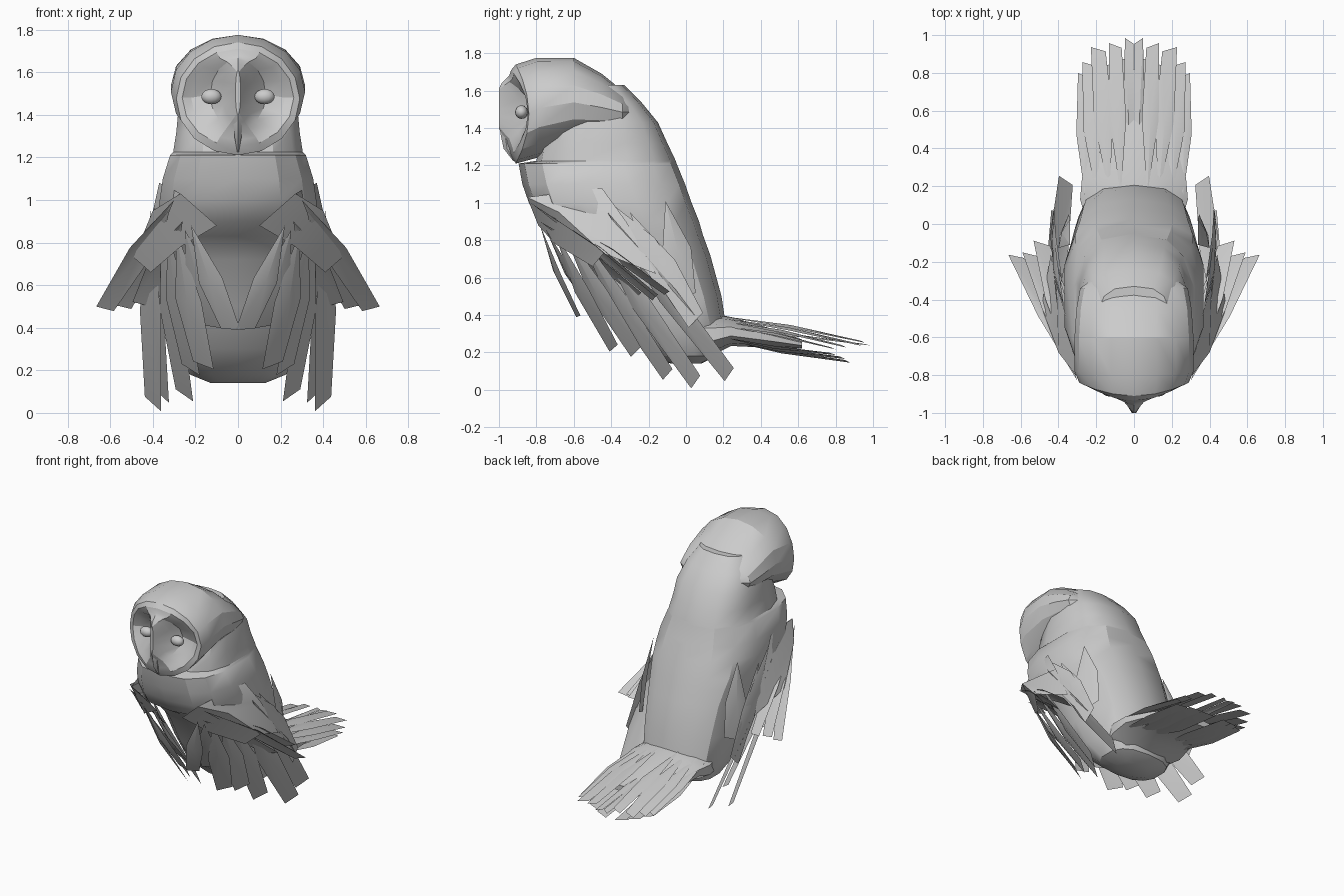
import bpy, bmesh, math
from mathutils import Vector

cube = bpy.data.objects.get("Cube")
if cube:
    bpy.data.objects.remove(cube)

grey = bpy.data.materials.new("plumage grey")
grey.use_nodes = True
COLOUR = (0.6, 0.6, 0.6, 1)
grey.diffuse_color = COLOUR
grey.node_tree.nodes["Principled BSDF"].inputs["Base Color"].default_value = COLOUR


def finish(name, bm, angle=30, solid=True):
    if solid:
        bmesh.ops.recalc_face_normals(bm, faces=bm.faces)
    mesh = bpy.data.meshes.new(name)
    bm.to_mesh(mesh)
    bm.free()
    mesh.materials.append(grey)
    ob = bpy.data.objects.new(name, mesh)
    bpy.context.collection.objects.link(ob)
    bpy.ops.object.select_all(action='DESELECT')
    ob.select_set(True)
    bpy.context.view_layer.objects.active = ob
    bpy.ops.object.shade_smooth_by_angle(angle=math.radians(angle))


def skin(bm, rows, closed):
    """Join neighbouring point rows with quads and return the vertex rows."""
    rows = [[bm.verts.new(p) for p in row] for row in rows]
    n = len(rows[0])
    for a, b in zip(rows, rows[1:]):
        for i in range(n if closed else n - 1):
            j = (i + 1) % n
            bm.faces.new((a[i], a[j], b[j], b[i]))
    return rows


def loft(name, rings, angle=30):
    bm = bmesh.new()
    loops = skin(bm, rings, True)
    bm.faces.new(loops[0])
    bm.faces.new(loops[-1])
    finish(name, bm, angle)


def angles(n):
    return [2 * math.pi * i / n for i in range(n)]


def level_ring(z, front, back, half, n=14, power=0.75):
    mid, r = (front + back) / 2, (back - front) / 2
    box = lambda t: math.copysign(abs(t) ** power, t)
    return [(half * box(math.sin(a)), mid - r * box(math.cos(a)), z) for a in angles(n)]


def upright_ring(y, half, low, high, bow=0, n=16):
    mid, r = (low + high) / 2, (high - low) / 2
    return [(half * math.sin(a), y + bow * math.sin(a) ** 2, mid + r * math.cos(a))
            for a in angles(n)]


# Body with a collar shelf in front of the neck
body = [(0.14, -0.08, 0.08, 0.13), (0.18, -0.18, 0.16, 0.23), (0.3, -0.32, 0.22, 0.3),
        (0.5, -0.45, 0.19, 0.32), (0.72, -0.56, 0.13, 0.34), (0.83, -0.66, 0.09, 0.36),
        (0.9, -0.78, 0.07, 0.375), (1.0, -0.84, 0.03, 0.375), (1.1, -0.875, -0.005, 0.36),
        (1.21, -0.895, -0.05, 0.325), (1.225, -0.8, -0.055, 0.31), (1.32, -0.78, -0.1, 0.295),
        (1.43, -0.72, -0.15, 0.285), (1.54, -0.7, -0.24, 0.25), (1.63, -0.68, -0.33, 0.19)]
loft("body", [level_ring(*r) for r in body])

# Head running forward into a hollow face disc with a central ridge
head = [(-0.3, 0.23, 1.42, 1.55), (-0.34, 0.285, 1.37, 1.6), (-0.45, 0.305, 1.33, 1.69),
        (-0.6, 0.315, 1.3, 1.775), (-0.8, 0.315, 1.24, 1.775, 0.02),
        (-0.91, 0.29, 1.21, 1.74, 0.07), (-0.935, 0.262, 1.25, 1.71, 0.09),
        (-0.945, 0.22, 1.28, 1.68, 0.12), (-0.965, 0.13, 1.33, 1.66, 0.14),
        (-0.985, 0.075, 1.36, 1.64, 0.1), (-1.0, 0.012, 1.4, 1.61, 0.0)]
loft("head", [upright_ring(*r) for r in head], 25)

# Beak
beak = [(1.45, -1.0, -0.94, 0.016), (1.36, -0.99, -0.9, 0.024),
        (1.29, -0.975, -0.9, 0.018), (1.225, -0.925, -0.91, 0.004)]
loft("beak", [level_ring(*r, n=6, power=1) for r in beak])


def feather(bm, root, tip, width, out, side=1, bulge=0.015):
    """Folded blade: pointed root, wide middle, squared slanting tip."""
    root, tip, out = Vector(root), Vector(tip), Vector(out)
    along = (tip - root).normalized()
    across = along.cross(out).normalized() * width / 2
    lift = across.cross(along).normalized() * bulge
    if lift.dot(out) < 0:
        lift = -lift
    mid = root.lerp(tip, 0.5) + lift
    pts = [root, mid + across * 1.2, mid + lift, mid - across * 1.2,
           tip + across * 0.9, tip - across * 0.9 - along * 0.03]
    v = [bm.verts.new((p.x * side, p.y, p.z)) for p in pts]
    for f in ((0, 1, 2), (0, 2, 3), (1, 4, 2), (2, 4, 5), (2, 5, 3)):
        bm.faces.new([v[i] for i in f])


# Wing feathers: root, tip, width, outward direction
SWEPT = (-0.3, 0.75, 0.65)
wing = {
    "flared": [((0.3, -0.83, 1.0), (0.63, -0.16, 0.48), 0.09, SWEPT),
               ((0.32, -0.78, 0.96), (0.55, -0.15, 0.49), 0.1, SWEPT),
               ((0.35, -0.72, 0.93), (0.49, -0.09, 0.51), 0.1, SWEPT),
               ((0.26, -0.78, 0.9), (0.45, -0.24, 0.5), 0.11, SWEPT)],
    "hanging": [((0.22, -0.78, 0.88), (0.03, -0.57, 0.38), 0.1, (0.4, -1, 0)),
                ((0.25, -0.75, 0.86), (0.1, -0.47, 0.39), 0.12, (0.4, -1, 0)),
                ((0.29, -0.71, 0.86), (0.16, -0.38, 0.21), 0.12, (0.5, -0.8, 0)),
                ((0.33, -0.66, 0.86), (0.22, -0.26, 0.19), 0.12, (0.6, -0.7, 0)),
                ((0.36, -0.6, 0.88), (0.25, -0.09, 0.07), 0.12, (0.6, -0.7, 0)),
                ((0.4, -0.52, 0.9), (0.4, 0.06, 0.03), 0.12, (0.6, -0.7, 0)),
                ((0.41, -0.42, 0.95), (0.36, 0.24, 0.07), 0.12, (0.65, -0.7, 0))],
    "side": [((0.37, -0.44, 1.03), (0.43, -0.02, 0.5), 0.13, (1, 0, 0.1)),
             ((0.38, -0.3, 0.95), (0.43, 0.06, 0.36), 0.12, (1, 0.1, 0)),
             ((0.34, -0.11, 1.01), (0.37, 0.0, 0.48), 0.14, (1, 0.4, 0))]}
for side, label in ((1, "left"), (-1, "right")):
    for part, group in wing.items():
        bm = bmesh.new()
        for f in group:
            feather(bm, *f, side=side)
        finish(f"{label}_{part}_wing_feathers", bm, 20, solid=False)

    # Mantle draping from the chest and shoulder over the feather roots
    bm = bmesh.new()
    mantle = [[(0.1, -0.79, 0.88), (0.27, -0.7, 0.78), (0.41, -0.5, 0.66)],
              [(0.27, -0.85, 1.03), (0.4, -0.68, 0.95), (0.49, -0.44, 0.73)],
              [(0.37, -0.45, 1.08), (0.41, -0.32, 0.9), (0.44, -0.16, 0.62)]]
    skin(bm, [[(x * side, y, z) for x, y, z in row] for row in mantle], False)
    finish(label + "_wing_mantle", bm, 30, solid=False)

    # Eye
    bm = bmesh.new()
    bmesh.ops.create_uvsphere(bm, u_segments=14, v_segments=10, radius=0.04)
    bmesh.ops.scale(bm, vec=(1.2, 0.85, 0.9), verts=bm.verts)
    bmesh.ops.translate(bm, vec=(0.125 * side, -0.88, 1.485), verts=bm.verts)
    finish(label + "_eye", bm, 60)

# Tail base tapering backwards
tail = [(0.0, 0.26, 0.16, 0.42), (0.13, 0.3, 0.18, 0.41), (0.24, 0.29, 0.235, 0.39),
        (0.45, 0.25, 0.225, 0.33), (0.62, 0.2, 0.22, 0.27)]
loft("tail_base", [upright_ring(*r, n=10) for r in tail])

# Splayed tail feathers: root x, root z, tip, width, facing
tail_feathers = [(0.07, 0.4, (0.1, 0.96, 0.255), 0.075, 1), (0.13, 0.39, (0.19, 0.94, 0.24), 0.085, 1),
                 (0.2, 0.375, (0.235, 0.86, 0.23), 0.085, 1), (0.26, 0.35, (0.265, 0.8, 0.22), 0.07, 1),
                 (0.03, 0.32, (0.025, 0.985, 0.24), 0.05, 1), (0.08, 0.28, (0.08, 0.88, 0.15), 0.1, -1),
                 (0.16, 0.28, (0.16, 0.85, 0.17), 0.1, -1), (0.23, 0.29, (0.24, 0.8, 0.19), 0.08, -1)]
bm = bmesh.new()
for side in (1, -1):
    for x, z, tip, width, face in tail_feathers:
        feather(bm, (x, 0.15, z), tip, width, (0.1, 0, face), side, 0.01)
finish("tail_feathers", bm, 20, solid=False)
